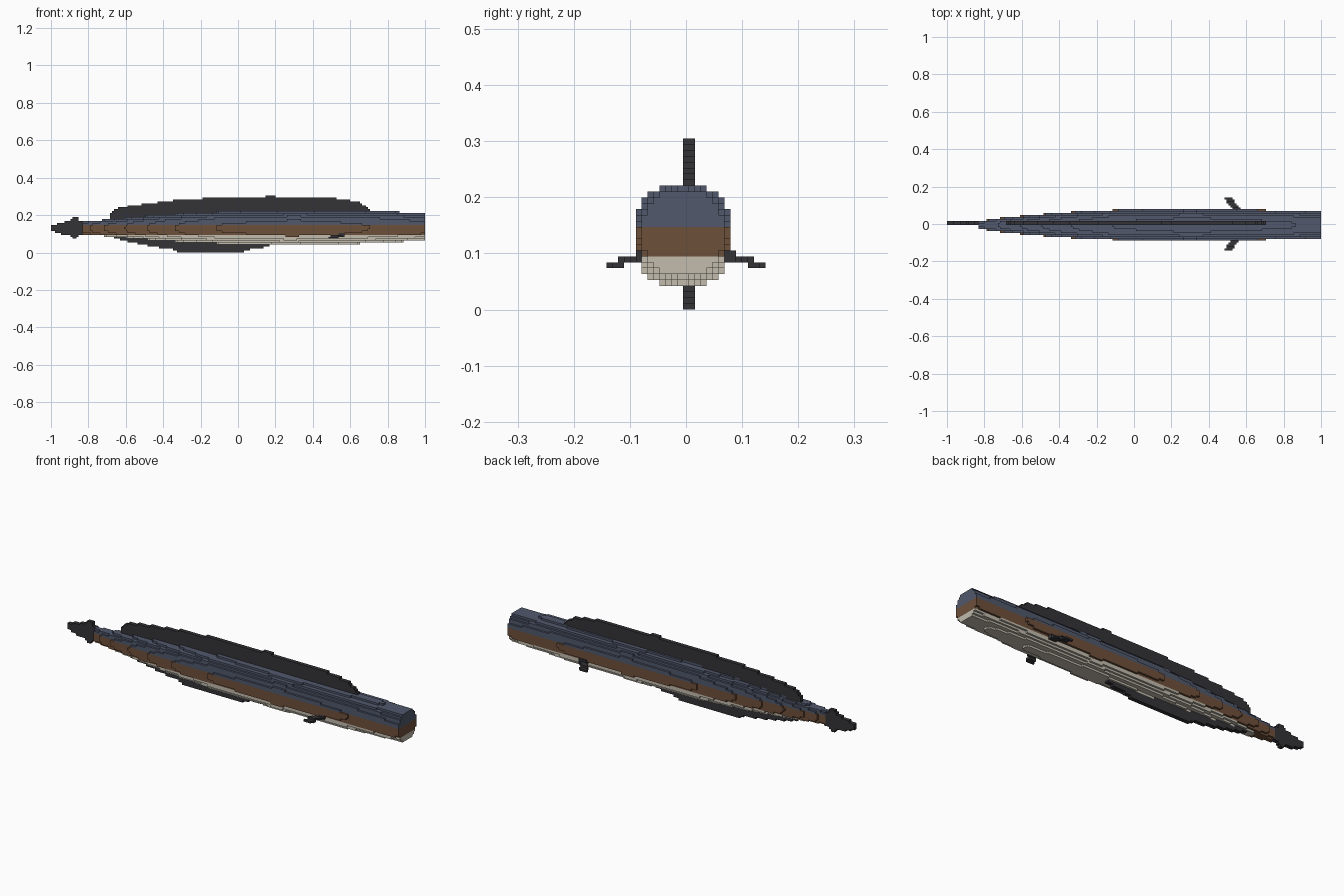
import bpy
import math

if "Cube" in bpy.data.objects:
    bpy.data.objects.remove(bpy.data.objects["Cube"], do_unlink=True)

U = 2 / 190                      # block size
NX, NY, NZ = 190, 27, 29         # block grid


def material(name, color):
    m = bpy.data.materials.new(name)
    m.use_nodes = True
    m.diffuse_color = (*color, 1)
    m.node_tree.nodes["Principled BSDF"].inputs["Base Color"].default_value = (*color, 1)
    return m


BLUE = material("slate blue back", (0.082, 0.098, 0.150))
BROWN = material("brown flank", (0.155, 0.080, 0.044))
PALE = material("pale belly", (0.540, 0.500, 0.420))
DARK = material("dark fin", (0.034, 0.033, 0.038))


def lerp(points, x):
    """Piecewise linear profile lookup."""
    if x <= points[0][0]:
        return points[0][1]
    for (x0, a), (x1, b) in zip(points, points[1:]):
        if x <= x1:
            return a + (b - a) * (x - x0) / (x1 - x0)
    return points[-1][1]


def x_of(i):
    return (i + 0.5) * U - 1


# Six face directions, each with its corner offsets
SIDES = [
    ((1, 0, 0), [(1, 0, 0), (1, 1, 0), (1, 1, 1), (1, 0, 1)]),
    ((-1, 0, 0), [(0, 0, 0), (0, 0, 1), (0, 1, 1), (0, 1, 0)]),
    ((0, 1, 0), [(0, 1, 0), (0, 1, 1), (1, 1, 1), (1, 1, 0)]),
    ((0, -1, 0), [(0, 0, 0), (1, 0, 0), (1, 0, 1), (0, 0, 1)]),
    ((0, 0, 1), [(0, 0, 1), (1, 0, 1), (1, 1, 1), (0, 1, 1)]),
    ((0, 0, -1), [(0, 0, 0), (0, 1, 0), (1, 1, 0), (1, 0, 0)]),
]


def build(name, cells, mats, rule=lambda c: 0):
    """Skin a set of blocks with only its outer faces."""
    index, verts, faces, slots = {}, [], [], []
    for c in sorted(cells):
        for d, corners in SIDES:
            if (c[0] + d[0], c[1] + d[1], c[2] + d[2]) in cells:
                continue
            face = []
            for o in corners:
                p = (c[0] + o[0], c[1] + o[1], c[2] + o[2])
                if p not in index:
                    index[p] = len(verts)
                    verts.append((p[0] * U - 1, (p[1] - NY / 2) * U, p[2] * U))
                face.append(index[p])
            faces.append(face)
            slots.append(rule(c))
    mesh = bpy.data.meshes.new(name)
    mesh.from_pydata(verts, [], faces)
    for m in mats:
        mesh.materials.append(m)
    mesh.polygons.foreach_set("material_index", slots)
    mesh.update()
    obj = bpy.data.objects.new(name, mesh)
    bpy.context.collection.objects.link(obj)
    return obj


# Body: stacked superellipse slices, sizes in blocks
half_width = [(-0.83, 2.0), (-0.72, 3.5), (-0.6, 4.55), (-0.48, 5.55), (-0.33, 6.55),
              (-0.1, 7.56), (0.3, 8.0), (0.68, 7.56), (1, 6.8)]
top_height = [(-0.83, 3.2), (-0.72, 4.1), (-0.6, 5.1), (-0.48, 6.1), (-0.33, 7.05),
              (-0.1, 8.05), (0.3, 8.5), (0.85, 8.05), (1, 7.6)]
low_height = [(-0.83, 3.0), (-0.72, 4.0), (-0.6, 5.0), (-0.48, 6.0), (-0.33, 7.05),
              (-0.1, 8.05), (0.25, 8.5), (0.64, 8.05), (0.87, 7.05), (1, 6.6)]
body = set()
for i in range(16, NX):
    x = x_of(i)
    a = lerp(half_width, x)
    for j in range(NY):
        for k in range(NZ):
            dy, dz = abs(j + 0.5 - 13), k + 0.5 - 12.5
            b = lerp(top_height if dz > 0 else low_height, x)
            if (dy / a) ** 2.6 + (abs(dz) / b) ** 2.6 <= 1:
                body.add((i, j, k))


def body_color(c):
    if c[2] >= 14:
        return 0
    if c[2] >= 9 or (c[2] == 8 and c[1] in (5, 20)):
        return 1
    return 2


build("body", body, [BLUE, BROWN, PALE], body_color)


# Flat upright fins, two blocks thick, between a lower and an upper outline
def upright_fin(name, low, high):
    cells = set()
    for i in range(NX):
        x = x_of(i)
        if not low[0][0] <= x <= low[-1][0]:
            continue
        for k in range(NZ):
            if lerp(low, x) <= (k + 0.5) * U <= lerp(high, x):
                cells |= {(i, j, k) for j in (13, 14)}
    build(name, cells - body, [DARK])


upright_fin("back_fin", [(-0.685, 0.15), (0.70, 0.15)],
            [(-0.685, 0.21), (-0.65, 0.235), (-0.57, 0.252), (-0.5, 0.26), (-0.42, 0.27),
             (-0.34, 0.28), (-0.17, 0.291), (0.15, 0.299), (0.155, 0.301), (0.195, 0.301),
             (0.2, 0.298), (0.52, 0.29), (0.6, 0.28), (0.65, 0.268), (0.68, 0.25), (0.70, 0.23)])
upright_fin("belly_fin",
            [(-0.69, 0.09), (-0.65, 0.075), (-0.6, 0.06), (-0.5, 0.04), (-0.42, 0.026),
             (-0.34, 0.015), (-0.32, 0.004), (0.03, 0.004), (0.045, 0.014), (0.11, 0.02),
             (0.17, 0.034)],
            [(-0.69, 0.12), (0.17, 0.12)])
upright_fin("tail_fin",
            [(-1, 0.118), (-0.97, 0.105), (-0.93, 0.097), (-0.89, 0.09), (-0.88, 0.078),
             (-0.86, 0.078), (-0.85, 0.09), (-0.82, 0.1)],
            [(-1, 0.14), (-0.97, 0.152), (-0.93, 0.163), (-0.89, 0.174), (-0.88, 0.188),
             (-0.86, 0.188), (-0.85, 0.174), (-0.82, 0.16)])

# Side fins: small swept steps that drop towards the tip
for name, root, sign in (("right_side_fin", 6, -1), ("left_side_fin", 20, 1)):
    cells = set()
    for n in range(7):
        start = 145 - max(0, n - 1) // 1 + (n > 4)
        layers = {0: (8, 9), 1: (8, 9), 2: (8,), 3: (8,), 4: (7, 8), 5: (7,), 6: (7,)}[n]
        cells |= {(i, root + sign * n, k) for i in range(start, start + 4) for k in layers}
    build(name, cells - body, [DARK])
